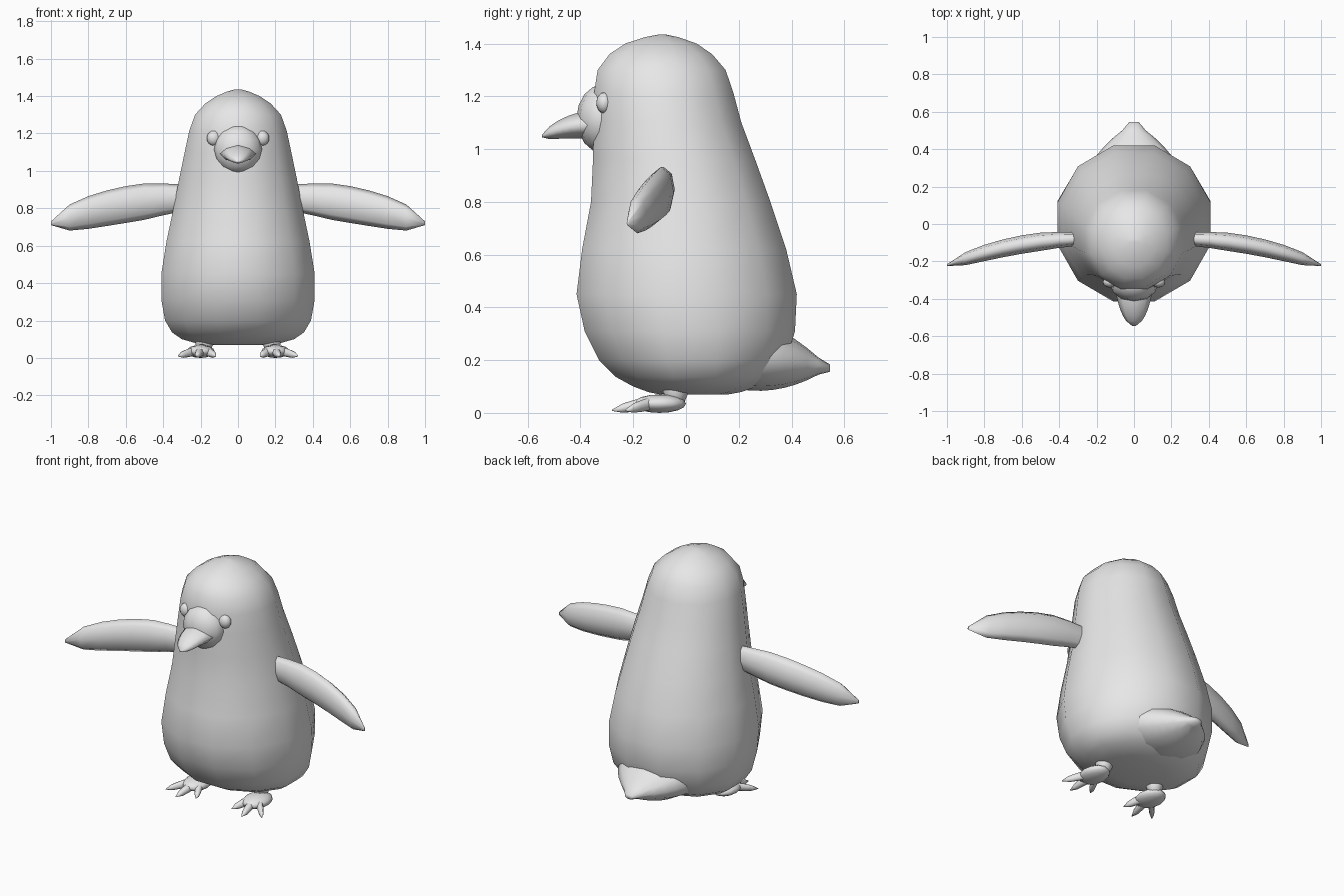
import bpy, bmesh, math
from mathutils import Vector

if "Cube" in bpy.data.objects:
    bpy.data.objects.remove(bpy.data.objects["Cube"], do_unlink=True)

shade = 0.8
grey = bpy.data.materials.new("plain_grey")
grey.use_nodes = True
grey.diffuse_color = (shade, shade, shade, 1)
grey.node_tree.nodes["Principled BSDF"].inputs["Base Color"].default_value = grey.diffuse_color


def finish(name, bm):
    """Turn the working mesh into a smooth, coloured object."""
    bmesh.ops.recalc_face_normals(bm, faces=bm.faces)
    for face in bm.faces:
        face.smooth = True
    mesh = bpy.data.meshes.new(name)
    bm.to_mesh(mesh)
    bm.free()
    mesh.materials.append(grey)
    part = bpy.data.objects.new(name, mesh)
    bpy.context.collection.objects.link(part)


def loft(name, axis, sections, sides, turn=0.0, pinch=0.0):
    """Skin oval sections (centre, half width, half height) lying across an axis."""
    across, upward = [i for i in range(3) if i != "xyz".index(axis)]
    bm = bmesh.new()
    rings = []
    for centre, width, height in sections:
        ring = []
        for i in range(sides):
            angle = math.tau * i / sides + turn
            point = Vector(centre)
            point[across] += width * math.cos(angle)
            point[upward] += height * math.sin(angle) * abs(math.sin(angle)) ** pinch
            ring.append(bm.verts.new(point))
        rings.append(ring)
    for lower, upper in zip(rings, rings[1:]):
        for i in range(sides):
            j = (i + 1) % sides
            bm.faces.new((lower[i], lower[j], upper[j], upper[i]))
    bm.faces.new(rings[0])
    bm.faces.new(rings[-1])
    finish(name, bm)


def taper(name, axis, start, end, size, bow=(0, 0, 0), power=2.0, blunt=0.5,
          root=1.0, pinch=0.0, sides=8, steps=8):
    """Loft from start to end, bowed in the middle and narrowing to a tip."""
    sections = []
    for i in range(steps + 1):
        t = i / steps
        centre = Vector(start).lerp(Vector(end), t) + Vector(bow) * 4 * t * (1 - t)
        scale = max((1 - t ** power) ** blunt, 0.1) * min(1, root + t)
        sections.append((centre, size[0] * scale, size[1] * scale))
    loft(name, axis, sections, sides, pinch=pinch)


def ball(name, centre, radii):
    bm = bmesh.new()
    bmesh.ops.create_uvsphere(bm, u_segments=12, v_segments=8, radius=1)
    bmesh.ops.scale(bm, vec=radii, verts=bm.verts)
    bmesh.ops.translate(bm, vec=centre, verts=bm.verts)
    finish(name, bm)


def refine(keys):
    """Add a smoothly interpolated key between each pair of keys."""
    keys = [Vector(key) for key in keys]
    padded = [keys[0], *keys, keys[-1]]
    result = []
    for before, a, b, after in zip(padded, padded[1:], padded[2:], padded[3:]):
        result += [a, (9 * (a + b) - before - after) / 16]
    return result + [keys[-1]]


# Body and head: height, front, back, half width
outline = refine([
    (0.07, -0.1, 0.16, 0.16),
    (0.1, -0.2, 0.27, 0.3),
    (0.2, -0.33, 0.38, 0.39),
    (0.45, -0.415, 0.42, 0.41),
    (0.8, -0.36, 0.32, 0.345),
    (1.1, -0.35, 0.21, 0.285),
    (1.3, -0.335, 0.15, 0.23),
    (1.4, -0.23, 0.04, 0.115),
    (1.435, -0.1, -0.08, 0.02),
])
body_sides = 12
half_step = math.pi / body_sides
flat = math.cos(half_step)
loft("body", "z",
     [((0, (front + back) / 2, height), width / flat, (back - front) / 2 / flat)
      for height, front, back, width in outline],
     body_sides, turn=half_step)

# Face
ball("muzzle", (0, -0.315, 1.115), (0.13, 0.1, 0.13))
taper("beak", "y", start=(0, -0.33, 1.09), end=(0, -0.545, 1.05), size=(0.1, 0.055),
      bow=(0, 0, 0.015), power=1.5, pinch=0.5)

# Tail
taper("tail", "y", start=(0, 0.2, 0.23), end=(0, 0.545, 0.17), size=(0.26, 0.14),
      blunt=1, sides=body_sides)

for side, m in (("left", 1), ("right", -1)):
    ball(side + "_eye", (m * 0.13, -0.31, 1.175), (0.037, 0.03, 0.04))
    taper(side + "_wing", "x", start=(m * 0.2, -0.08, 0.86), end=(m, -0.22, 0.72),
          size=(0.05, 0.1), bow=(0, 0.04, 0.03), power=5, root=0.6)

    # Leg, webbed pad and three spread toes
    ball(side + "_leg", (m * 0.18, -0.04, 0.1), (0.05, 0.05, 0.08))
    ball(side + "_foot", (m * 0.2, -0.1, 0.035), (0.075, 0.1, 0.035))
    for toe, spread in (("inner", -1), ("middle", 0), ("outer", 1)):
        tip = (m * (0.22 + 0.1 * spread), -0.28 + 0.05 * abs(spread), 0.01)
        taper(f"{side}_{toe}_toe", "y", start=(m * 0.19, -0.08, 0.05), end=tip,
              size=(0.025, 0.025), power=3, steps=5)
